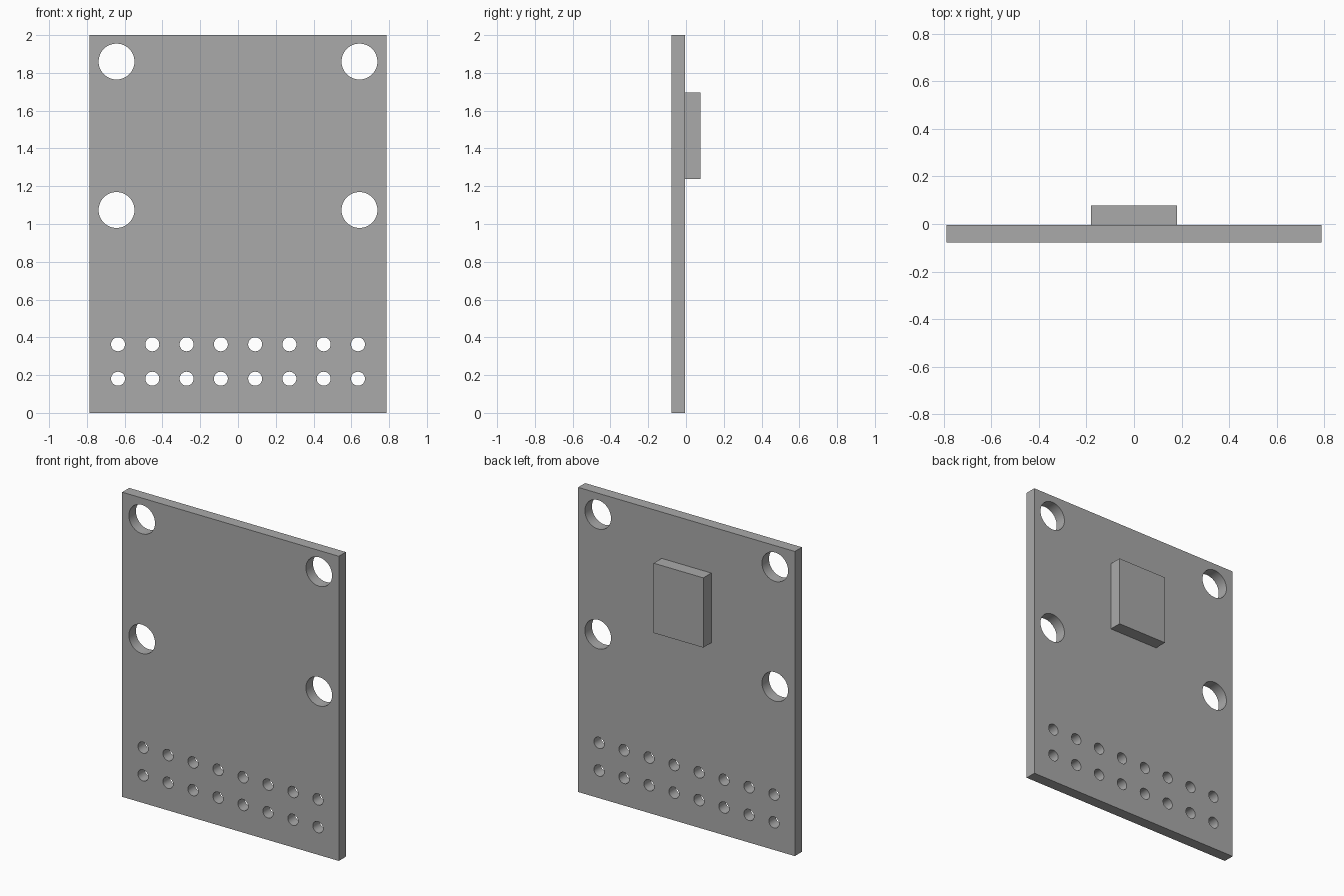
import bpy
import bmesh
import math
from mathutils import Matrix, Vector

cube = bpy.data.objects.get("Cube")
if cube:
    bpy.data.objects.remove(cube, do_unlink=True)

# Single grey material
grey = bpy.data.materials.new("grey")
grey.use_nodes = True
colour = (0.4, 0.4, 0.4, 1)
grey.diffuse_color = colour
grey.node_tree.nodes["Principled BSDF"].inputs["Base Color"].default_value = colour

BACK, FRONT, DEPTH = -0.005, -0.078, 0.078   # board back, board front, chip back


def make_object(name, bm):
    mesh = bpy.data.meshes.new(name)
    bm.to_mesh(mesh)
    bm.free()
    mesh.materials.append(grey)
    obj = bpy.data.objects.new(name, mesh)
    bpy.context.collection.objects.link(obj)
    return obj


def box(name, low, high):
    low, high = Vector(low), Vector(high)
    bm = bmesh.new()
    matrix = Matrix.Translation((low + high) / 2) @ Matrix.Diagonal((*(high - low), 1))
    bmesh.ops.create_cube(bm, size=1, matrix=matrix)
    return make_object(name, bm)


def add_drill(bm, x, z, radius, sides):
    matrix = Matrix.Translation((x, FRONT, z)) @ Matrix.Rotation(math.pi / 2, 4, "X")
    bmesh.ops.create_cone(bm, cap_ends=True, segments=sides, radius1=radius,
                          radius2=radius, depth=0.4, matrix=matrix)


# Board and raised chip on its back
board = box("board", (-0.787, FRONT, 0), (0.787, BACK, 2))
chip = box("chip", (-0.18, BACK, 1.238), (0.18, DEPTH, 1.696))

# Drills: four mounting holes and two rows of eight pin holes
drills = bmesh.new()
for x in (-0.643, 0.643):
    for z in (1.074, 1.86):
        add_drill(drills, x, z, 0.095, 48)
for column in range(8):
    for z in (0.181, 0.363):
        add_drill(drills, (column - 3.5) * 0.1815, z, 0.037, 32)
cutter = make_object("hole_cutter", drills)
cutter.hide_render = True

# Cut the holes, then drop the cutter
cut = board.modifiers.new("holes", "BOOLEAN")
cut.operation = "DIFFERENCE"
cut.solver = "EXACT"
cut.object = cutter
bpy.ops.object.select_all(action="DESELECT")
board.select_set(True)
bpy.context.view_layer.objects.active = board
bpy.ops.object.modifier_apply(modifier=cut.name)
bpy.data.objects.remove(cutter, do_unlink=True)
bpy.ops.object.shade_smooth_by_angle(angle=math.radians(30))
